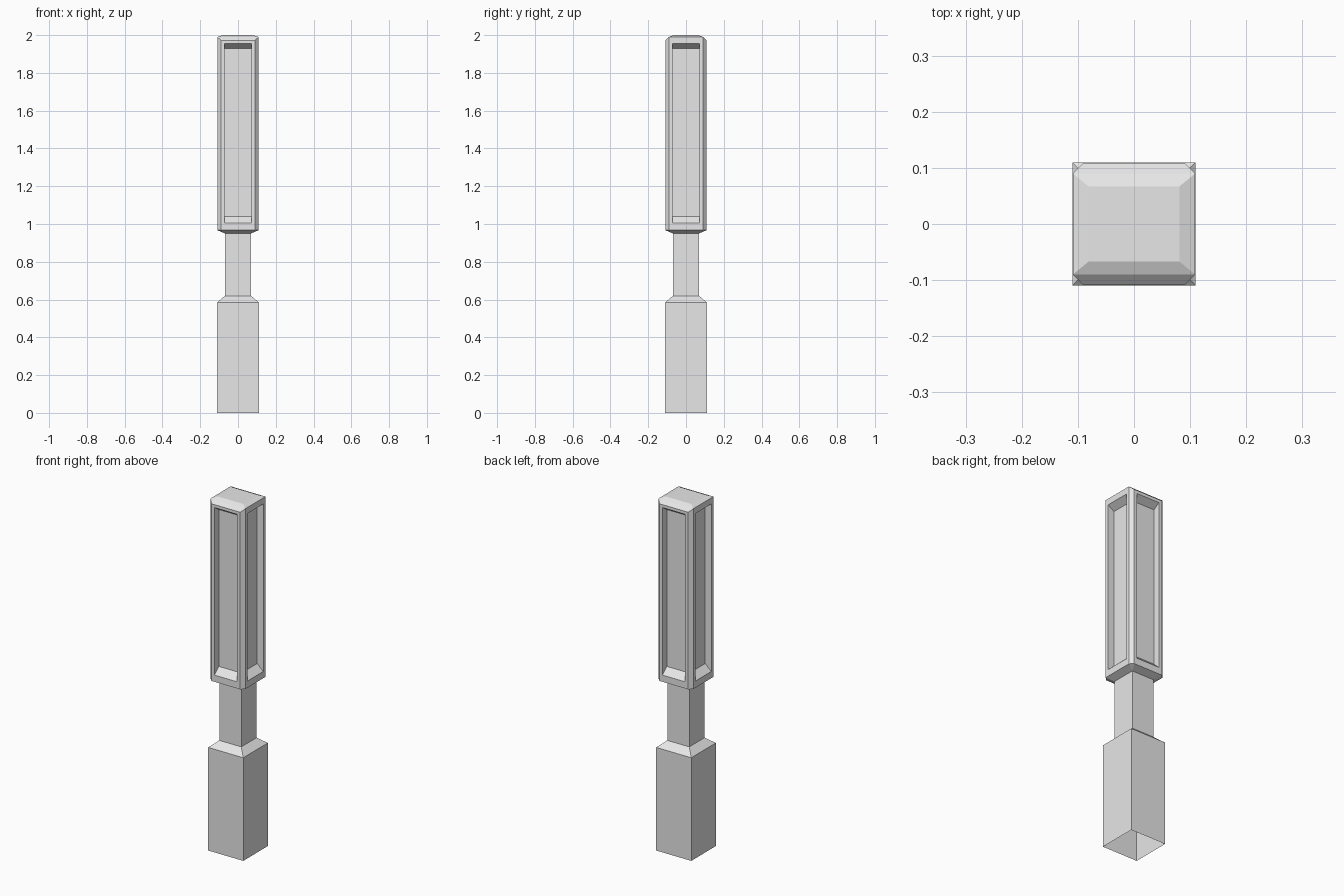
import bpy, bmesh
from mathutils import Matrix, Vector

old = bpy.data.objects.get("Cube")
if old:
    bpy.data.objects.remove(old, do_unlink=True)

grey = bpy.data.materials.new("plain grey")
grey.use_nodes = True
grey.diffuse_color = (0.8, 0.8, 0.8, 1)
grey.node_tree.nodes["Principled BSDF"].inputs["Base Color"].default_value = (0.8, 0.8, 0.8, 1)

HALF, CORE, FLAT = 0.109, 0.069, 0.09    # block, neck and flat-face half widths
LOW, HIGH, EAVE, TOP = 0.967, 1.972, 1.99, 2.0


def face(bm, points, turn=0):
    """Add one face, turned in quarter turns about z."""
    rot = Matrix.Rotation(turn * 1.5707963, 3, 'Z')
    bm.faces.new([bm.verts.new(rot @ Vector(p)) for p in points])


def bridge(bm, a, b, turn=0):
    """Join two loops of four points with quads."""
    for i in range(4):
        j = (i + 1) % 4
        face(bm, [a[i], a[j], b[j], b[i]], turn)


def ring(x, y, z):
    return [(-x, -y, z), (x, -y, z), (x, y, z), (-x, y, z)]


def panel(x, y, low, high):
    return [(-x, -y, low), (x, -y, low), (x, -y, high), (-x, -y, high)]


def finish(bm, name):
    bmesh.ops.remove_doubles(bm, verts=bm.verts, dist=0.0005)
    mesh = bpy.data.meshes.new(name)
    bm.to_mesh(mesh)
    bm.free()
    mesh.materials.append(grey)
    bpy.context.collection.objects.link(bpy.data.objects.new(name, mesh))


# Square foot block, sloped shoulder and neck, open underneath
bm = bmesh.new()
profile = [(0.11, 0), (0.11, 0.585), (CORE, 0.62), (CORE, 0.95)]
for (r0, z0), (r1, z1) in zip(profile, profile[1:]):
    bridge(bm, ring(r0, r0, z0), ring(r1, r1, z1))
finish(bm, "foot_and_neck")

# Head with chamfered corners and a deep recessed panel on each side
bm = bmesh.new()
for t in range(4):
    outer = panel(FLAT, HALF, LOW, HIGH)
    opening = panel(0.071, HALF, 1.005, 1.955)
    floor = panel(0.071, 0.071, 1.04, 1.93)
    bridge(bm, outer, opening, t)
    bridge(bm, opening, floor, t)
    face(bm, floor, t)
    # chamfered corner post
    face(bm, [(FLAT, -HALF, LOW), (HALF, -FLAT, LOW),
              (HALF, -FLAT, HIGH), (FLAT, -HALF, HIGH)], t)
    # underside slope and its corner
    face(bm, [(-CORE, -CORE, 0.95), (CORE, -CORE, 0.95),
              (FLAT, -HALF, LOW), (-FLAT, -HALF, LOW)], t)
    face(bm, [(CORE, -CORE, 0.95), (HALF, -FLAT, LOW), (FLAT, -HALF, LOW)], t)
finish(bm, "panelled_head")

# Cap: sloped front and back, upright sides, shallow bevel to a flat top
bm = bmesh.new()
for t in (0, 2):
    face(bm, [(-FLAT, -HALF, HIGH), (FLAT, -HALF, HIGH),
              (HALF, -FLAT, EAVE), (-HALF, -FLAT, EAVE)], t)
    face(bm, [(HALF, -FLAT, HIGH), (HALF, FLAT, HIGH),
              (HALF, FLAT, EAVE), (HALF, -FLAT, EAVE)], t)
    face(bm, [(FLAT, -HALF, HIGH), (HALF, -FLAT, HIGH), (HALF, -FLAT, EAVE)], t)
    face(bm, [(-HALF, -FLAT, HIGH), (-FLAT, -HALF, HIGH), (-HALF, -FLAT, EAVE)], t)
flat_top = ring(0.081, 0.067, TOP)
bridge(bm, ring(HALF, FLAT, EAVE), flat_top)
face(bm, flat_top)
finish(bm, "cap")
